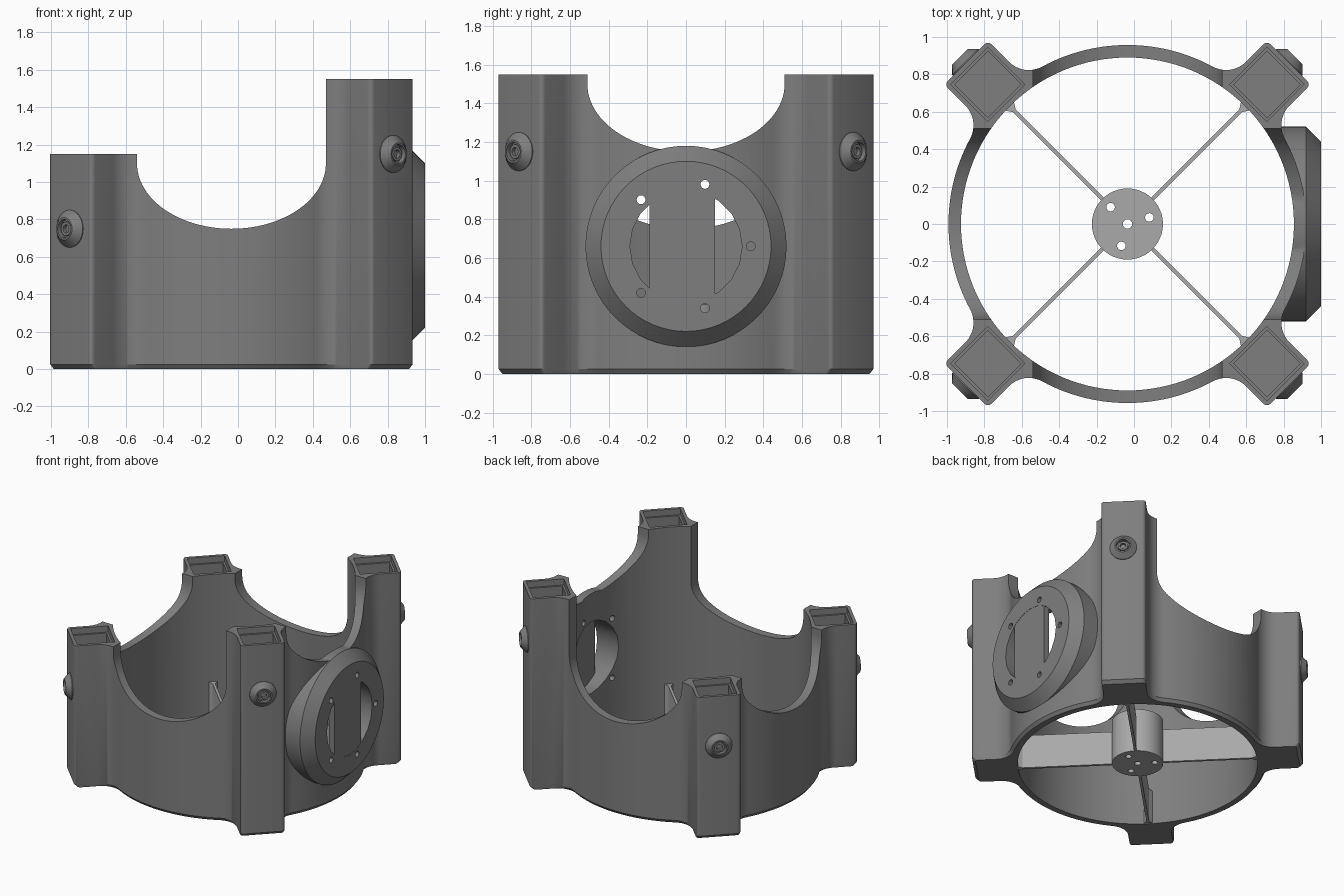
import bpy, bmesh, math
from mathutils import Matrix, Vector

if "Cube" in bpy.data.objects:
    bpy.data.objects.remove(bpy.data.objects["Cube"])

CX = -0.035            # ring axis sits slightly off the overall centre
R_OUT, R_IN = 0.957, 0.89
POST_R, POST_H = 1.055, 0.165
HUB_Z = 0.66           # height of the round side mount
ALONG_Y = Matrix(((1, 0, 0, 0), (0, 0, 1, 0), (0, 1, 0, 0), (0, 0, 0, 1)))
ALONG_X = Matrix(((0, 0, 1, 0), (1, 0, 0, 0), (0, 1, 0, 0), (0, 0, 0, 1)))
UPRIGHT = Matrix.Identity(4)


def material(name, v):
    m = bpy.data.materials.new(name)
    m.diffuse_color = (v, v, v, 1)
    m.use_nodes = True
    m.node_tree.nodes["Principled BSDF"].inputs["Base Color"].default_value = m.diffuse_color
    return m


GREY = material("dark_grey", 0.21)
LIGHT = material("light_grey", 0.40)


def loft(name, loops, matrix=UPRIGHT, mat=GREY):
    """Closed solid through equal-length loops of 3D points."""
    bm = bmesh.new()
    rings = [[bm.verts.new(p) for p in loop] for loop in loops]
    n = len(rings[0])
    for a, b in zip(rings, rings[1:]):
        for i in range(n):
            j = (i + 1) % n
            bm.faces.new((a[i], a[j], b[j], b[i]))
    bm.faces.new(rings[0][::-1])
    bm.faces.new(rings[-1])
    bm.transform(Matrix.Translation((CX, 0, 0)) @ matrix)
    bmesh.ops.recalc_face_normals(bm, faces=bm.faces)
    me = bpy.data.meshes.new(name)
    bm.to_mesh(me)
    bm.free()
    me.materials.append(mat)
    ob = bpy.data.objects.new(name, me)
    bpy.context.collection.objects.link(ob)
    return ob


def prism(name, pts, z0, z1, matrix=UPRIGHT, mat=GREY):
    return loft(name, [[(x, y, z) for x, y in pts] for z in (z0, z1)], matrix, mat)


def arc(cx, cy, r, a0, a1, n):
    return [(cx + r * math.cos(math.radians(a0 + (a1 - a0) * i / n)),
             cy + r * math.sin(math.radians(a0 + (a1 - a0) * i / n))) for i in range(n + 1)]


def circle(r, n, cx=0, cy=0):
    return arc(cx, cy, r, 0, 360, n)[:-1]


def lathe(name, profile, n, matrix, mat=GREY):
    return loft(name, [[(x, y, z) for x, y in circle(r, n)] for r, z in profile], matrix, mat)


def square(h):
    return [(-h, -h), (h, -h), (h, h), (-h, h)]


def boolean(ob, cutter, op='DIFFERENCE'):
    mod = ob.modifiers.new("cut", 'BOOLEAN')
    mod.operation, mod.solver, mod.object = op, 'EXACT', cutter
    bpy.context.view_layer.objects.active = ob
    bpy.ops.object.modifier_apply(modifier=mod.name)
    bpy.data.objects.remove(cutter, do_unlink=True)


def smooth(ob):
    bpy.ops.object.select_all(action='DESELECT')
    ob.select_set(True)
    bpy.context.view_layer.objects.active = ob
    bpy.ops.object.shade_smooth_by_angle(angle=math.radians(28))


# Plan outline: ring with four filleted posts on the diagonals
fr = 0.15
ft = POST_H + fr
fc = math.sqrt((R_OUT + fr) ** 2 - ft ** 2)
fa = math.degrees(math.atan2(ft, fc))
half = arc(fc, -ft, fr, 180 - fa, 90, 12)
half += arc(POST_R + POST_H - 0.025, -POST_H + 0.025, 0.025, -90, 0, 4)
lobe = half + [(x, -y) for x, y in reversed(half)]
lobe += arc(0, 0, R_OUT, fa, 90 - fa, 28)[1:-1]
outline = []
for k in range(4):
    rot = Matrix.Rotation(math.radians(45 + 90 * k), 2)
    outline += [tuple(rot @ Vector(p)) for p in lobe]
body = loft("ring_body", [[(x * s, y * s, z) for x, y in outline]
                          for s, z in ((0.98, 0), (1, 0.025), (1, 1.55))])

# Lower posts on the left, scooped walls between posts
boolean(body, prism("cut_top", [(-2, -2), (-0.2, -2), (-0.2, 2), (-2, 2)], 1.15, 2))


def scoop(w, zc):
    pts = [(w * x, zc + 0.35 * y) for x, y in arc(0, 0, 1, 180, 360, 48)]
    return pts + [(w, 2.2), (-w, 2.2)]


boolean(body, prism("cut_front_back", scoop(0.505, 1.1), -2, 2, ALONG_Y))
boolean(body, prism("cut_left", scoop(0.51, 1.1), -2, 0, ALONG_X))
boolean(body, prism("cut_right", scoop(0.51, 1.5), 0, 2, ALONG_X))

# Round side mount joined to the wall, then the bore
mount_m = Matrix.Translation((0, 0, HUB_Z)) @ ALONG_X
boolean(body, lathe("mount", [(0.52, 0.70), (0.52, 0.955), (0.44, 1.035)], 64, mount_m), 'UNION')
boolean(body, prism("bore", circle(R_IN, 128), -1, 3))

# Mount opening and bolt holes
boolean(body, prism("opening", circle(0.29, 20), 0.5, 1.5, mount_m))
for a in (0, 73, 134, 226, 287):
    a = math.radians(a)
    boolean(body, prism("bolt_hole", circle(0.023, 16, 0.335 * math.cos(a), 0.335 * math.sin(a)),
                        0.5, 1.5, mount_m))

# Square sockets in the posts, and a screw on each outer face
for k in range(4):
    rot = Matrix.Rotation(math.radians(45 + 90 * k), 4, 'Z')
    top = 1.55 if k in (0, 3) else 1.15
    at = rot @ Matrix.Translation((POST_R, 0, 0))
    boolean(body, prism("socket", square(0.125), top - 0.75, top + 0.3, at))
    boolean(body, prism("socket_step", square(0.14), top - 0.05, top + 0.3, at))
    face = rot @ Matrix.Translation((POST_R + POST_H, 0, top - 0.4)) @ ALONG_X
    smooth(lathe("post_screw", [(0.10, -0.01), (0.10, 0.005), (0.06, 0.045), (0.05, 0.045),
                                (0.05, 0.015), (0.04, 0.015), (0.037, 0.032), (0.022, 0.032),
                                (0.022, 0.01)], 32, face))
smooth(body)

# Upright plate filling the middle of the mount opening
ys = [-0.19 + 0.34 * i / 10 for i in range(11)]
up = [(y, math.sqrt(0.293 ** 2 - y * y)) for y in ys]
prism("mount_plate", up + [(y, -z) for y, z in reversed(up)], 0.985, 1.033, mount_m)

# Centre hub with screw holes
hub = prism("centre_hub", circle(0.19, 48), 0.005, 0.36, UPRIGHT, LIGHT)
for x, y, r in ((0, 0, 0.025), (-0.09, 0.09, 0.023), (0.117, 0.035, 0.023), (-0.033, -0.117, 0.023)):
    boolean(hub, prism("hub_hole", circle(r, 16, x, y), -1, 1))
smooth(hub)

# Thin diagonal spokes with small end tabs
for k in range(4):
    rot = Matrix.Rotation(math.radians(45 + 90 * k), 4, 'Z')
    pts = [(0.18, 0.01), (0.855, 0.01), (0.895, 0.035)]
    prism("spoke", pts + [(x, -y) for x, y in reversed(pts)], 0.005, 0.28, rot, LIGHT)
